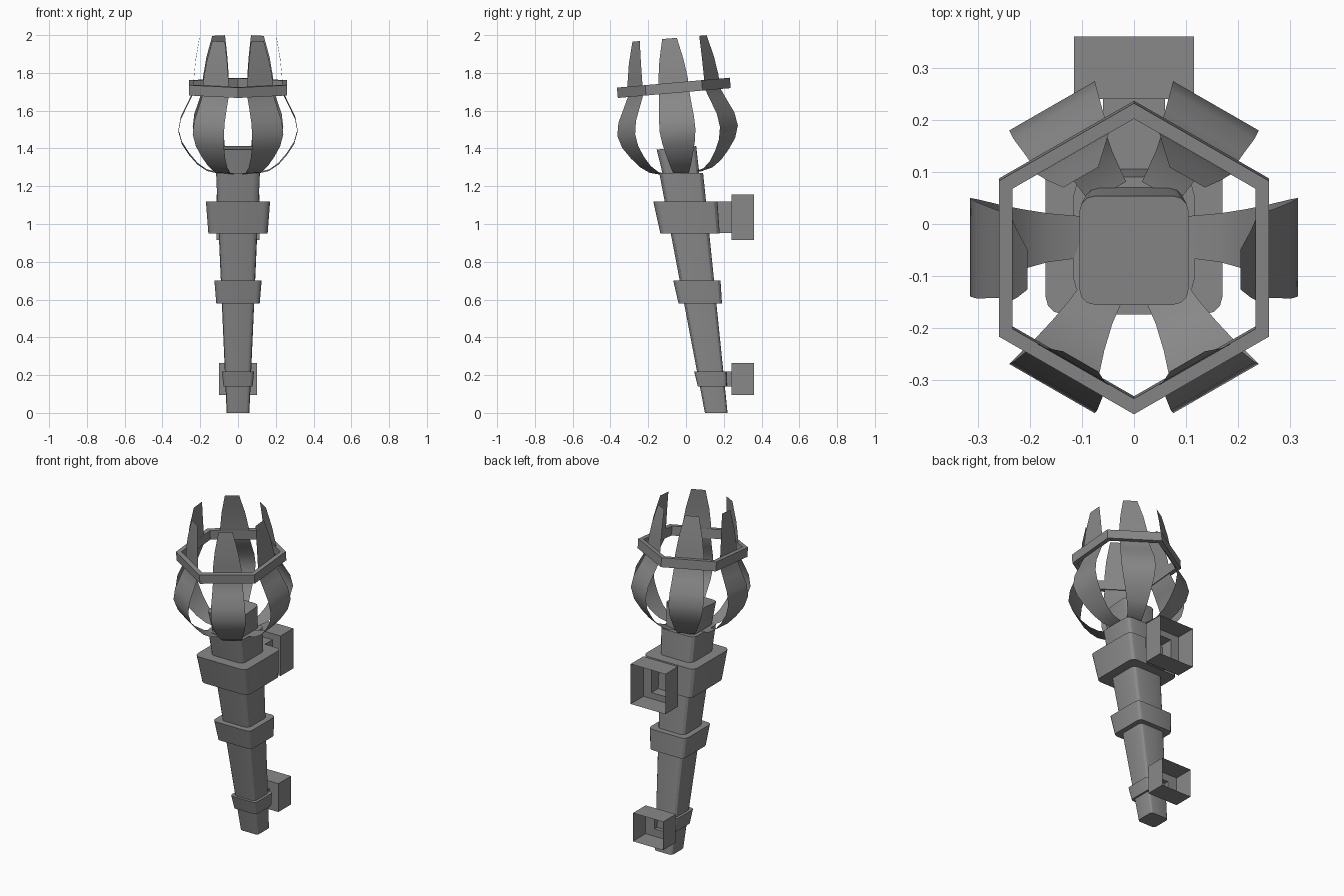
import bpy
import math
from mathutils import Matrix, Vector

if "Cube" in bpy.data.objects:
    bpy.data.objects.remove(bpy.data.objects["Cube"], do_unlink=True)

iron = bpy.data.materials.new("dark iron grey")
iron.use_nodes = True
GREY = (0.25, 0.25, 0.25, 1)
iron.diffuse_color = GREY
iron.node_tree.nodes["Principled BSDF"].inputs["Base Color"].default_value = GREY

# Frame of the basket on top, leaning towards the front
HEAD = Matrix.Translation((0, -0.025, 1.27)) @ Matrix.Rotation(math.radians(5), 4, "X")


def make(name, verts, faces, matrix=Matrix(), smooth=30):
    mesh = bpy.data.meshes.new(name)
    mesh.from_pydata([matrix @ Vector(v) for v in verts], [], faces)
    mesh.materials.append(iron)
    obj = bpy.data.objects.new(name, mesh)
    bpy.context.collection.objects.link(obj)
    bpy.ops.object.select_all(action="DESELECT")
    obj.select_set(True)
    bpy.context.view_layer.objects.active = obj
    bpy.ops.object.shade_smooth_by_angle(angle=math.radians(smooth))
    return obj


def loft(name, rings, caps=True, closed=False, **kw):
    """Join equal rings of points with quads."""
    n, count = len(rings[0]), len(rings)
    faces = []
    for r in range(count if closed else count - 1):
        a, b = r * n, (r + 1) % count * n
        faces += [(a + i, a + (i + 1) % n, b + (i + 1) % n, b + i) for i in range(n)]
    if caps:
        faces += [tuple(reversed(range(n))), tuple(range((count - 1) * n, count * n))]
    return make(name, [p for ring in rings for p in ring], faces, **kw)


def rounded_square(half, y, z, radius):
    points = []
    for corner in range(4):
        mid = math.radians(45 + 90 * corner)
        cx = math.copysign(half - radius, math.cos(mid))
        cy = math.copysign(half - radius, math.sin(mid))
        for step in (-45, -15, 15, 45):
            a = mid + math.radians(step)
            points.append((cx + radius * math.cos(a), y + cy + radius * math.sin(a), z))
    return points


def axis_y(z):
    return 0.16 - 0.146 * z


# Leaning tapered handle and its three collars
def post(name, z0, half0, z1, half1, round_part):
    loft(name, [rounded_square(h, axis_y(z), z, h * round_part)
                for z, h in ((z0, half0), (z1, half1))])


post("handle", 0, 0.06, 1.27, 0.116, 0.3)
post("lower_collar", 0.14, 0.077, 0.22, 0.085, 0.22)
post("middle_collar", 0.58, 0.115, 0.70, 0.125, 0.22)
post("upper_collar", 0.95, 0.157, 1.12, 0.17, 0.2)

# Core block inside the basket
loft("basket_core", [rounded_square(0.095, 0, -0.02, 0.028),
                     rounded_square(0.105, -0.014, 0.135, 0.03)], matrix=HEAD)


# Hollow wall brackets, open towards the back
def bracket(name, z, neck_x, neck_z, box_x, box_z, start):
    rings = []
    for y, hx, hz in ((start, neck_x, neck_z), (0.24, neck_x, neck_z),
                      (0.24, box_x, box_z), (0.36, box_x, box_z)):
        rings.append([(-hx, y, z - hz), (-hx, y, z + hz), (hx, y, z + hz), (hx, y, z - hz)])
    loft(name, rings, caps=False)


bracket("upper_bracket", 1.035, 0.06, 0.083, 0.115, 0.12, 0.14)
bracket("lower_bracket", 0.18, 0.04, 0.04, 0.1, 0.085, 0.18)

# Six thin curved prongs: radius, height and half width along each one
PRONG = [(0.10, 0.0, 0.04), (0.165, 0.015, 0.047), (0.215, 0.05, 0.058),
         (0.258, 0.10, 0.071), (0.297, 0.16, 0.086), (0.315, 0.225, 0.095),
         (0.302, 0.295, 0.093), (0.27, 0.36, 0.086), (0.236, 0.43, 0.08),
         (0.234, 0.50, 0.078), (0.224, 0.60, 0.064), (0.205, 0.715, 0.039)]
for k in range(6):
    verts = [(r, side * w, z) for r, z, w in PRONG for side in (-1, 1)]
    faces = [(2 * i, 2 * i + 1, 2 * i + 3, 2 * i + 2) for i in range(len(PRONG) - 1)]
    make(f"prong_{k + 1}", verts, faces,
         HEAD @ Matrix.Rotation(math.radians(60 * k), 4, "Z"), 35)


# Hexagonal band around the prongs
def hexagon(radius, z):
    return [(radius * math.sin(math.radians(60 * i)), -radius * math.cos(math.radians(60 * i)), z)
            for i in range(6)]


loft("basket_band", [hexagon(0.30, 0.425), hexagon(0.30, 0.48),
                     hexagon(0.27, 0.48), hexagon(0.27, 0.425)],
     caps=False, closed=True, matrix=HEAD)
